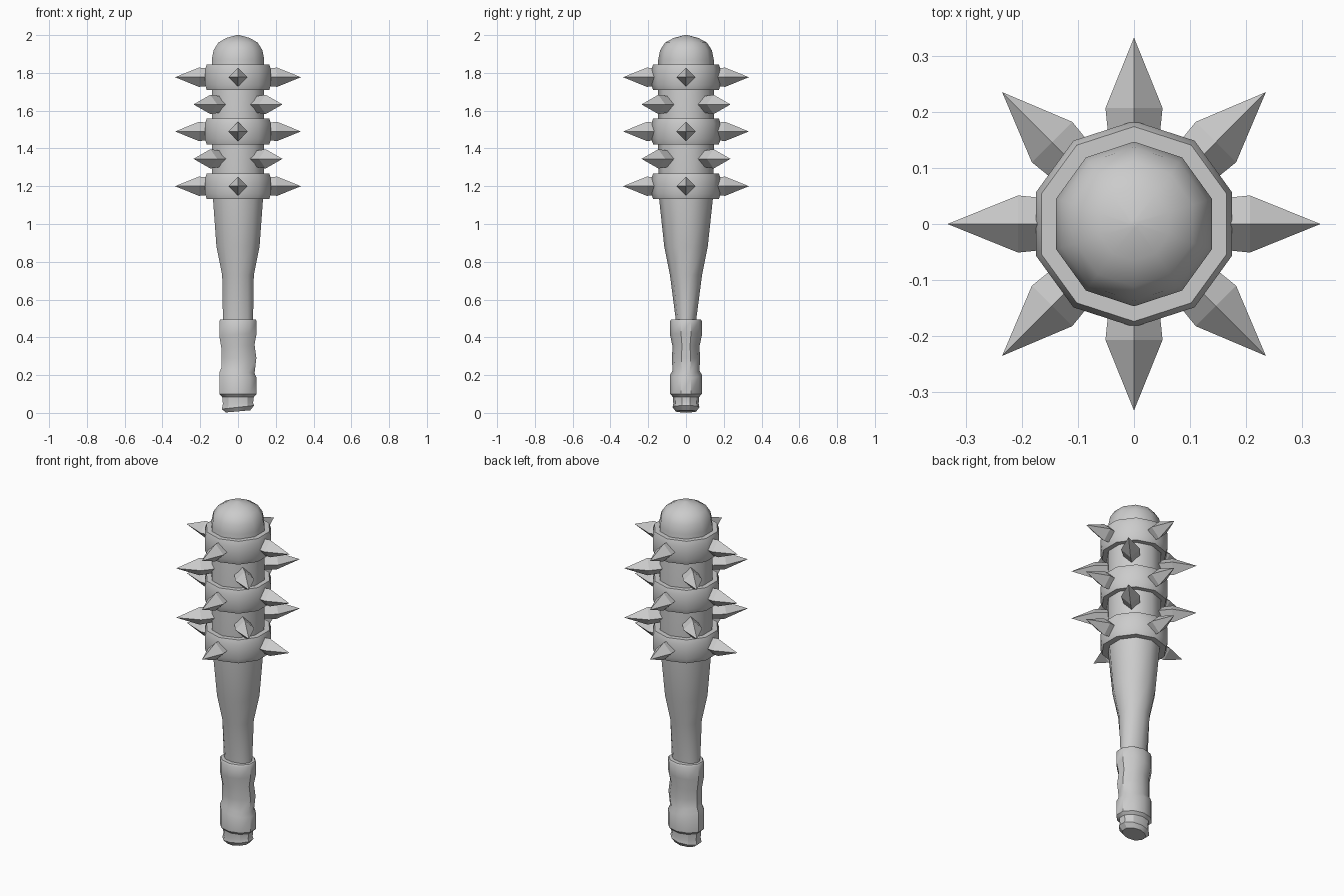
import bpy, bmesh, math
from mathutils import Matrix

if "Cube" in bpy.data.objects:
    bpy.data.objects.remove(bpy.data.objects["Cube"])

SIDES = 10


def finish(name, bm, angle=None):
    bmesh.ops.recalc_face_normals(bm, faces=bm.faces)
    mesh = bpy.data.meshes.new(name)
    bm.to_mesh(mesh)
    bm.free()
    ob = bpy.data.objects.new(name, mesh)
    bpy.context.collection.objects.link(ob)
    if angle:
        bpy.ops.object.select_all(action='DESELECT')
        ob.select_set(True)
        bpy.context.view_layer.objects.active = ob
        bpy.ops.object.shade_smooth_by_angle(angle=math.radians(angle))
    return ob


def loft(name, sections, angle=40):
    """Ten-sided oval sections: (z, x radius, y radius, rise across x, x shift)."""
    bm = bmesh.new()
    rings = []
    for s in sections:
        z, rx, ry, rise, shift = (tuple(s) + (0, 0))[:5]
        ring = []
        for i in range(SIDES):
            a = math.pi / 2 + 2 * math.pi * i / SIDES
            c = math.cos(a)
            ring.append(bm.verts.new((rx * c + shift, ry * math.sin(a), z + rise * c)))
        rings.append(ring)
    for lo, hi in zip(rings, rings[1:]):
        for i in range(SIDES):
            j = (i + 1) % SIDES
            bm.faces.new((lo[i], lo[j], hi[j], hi[i]))
    bm.faces.new(rings[0])
    bm.faces.new(rings[-1])
    return finish(name, bm, angle)


def spike(name, z, degrees):
    # Four-sided point, widest just outside the club, pointing along +x
    bm = bmesh.new()
    loops = []
    for d, r in ((0.10, 0.040), (0.207, 0.051)):
        loops.append([bm.verts.new((d, r * math.cos(k * math.pi / 2),
                                    r * math.sin(k * math.pi / 2))) for k in range(4)])
    tip = bm.verts.new((0.333, 0, 0))
    bm.faces.new(loops[0])
    for k in range(4):
        j = (k + 1) % 4
        bm.faces.new((loops[0][k], loops[0][j], loops[1][j], loops[1][k]))
        bm.faces.new((loops[1][k], loops[1][j], tip))
    bm.transform(Matrix.Translation((0, 0, z)) @ Matrix.Rotation(math.radians(degrees), 4, 'Z'))
    finish(name, bm)


# Club shaft with rounded head
loft("club_shaft", [
    (0.45, 0.084, 0.053), (0.50, 0.084, 0.055), (0.73, 0.088, 0.085),
    (0.88, 0.120, 0.115), (1.13, 0.139, 0.142), (1.30, 0.146, 0.147),
    (1.87, 0.146, 0.147), (1.92, 0.136, 0.137), (1.96, 0.110, 0.111),
    (1.985, 0.065, 0.065), (2.0, 0.008, 0.008)], 50)

# Wrapped grip with slanted waists
loft("grip", [
    (0.085, 0.088, 0.070), (0.10, 0.104, 0.084), (0.20, 0.104, 0.085, -0.015),
    (0.225, 0.092, 0.071, -0.016), (0.29, 0.097, 0.075, 0, 0.005),
    (0.35, 0.092, 0.071, 0.013), (0.415, 0.104, 0.085, 0.006),
    (0.485, 0.104, 0.085), (0.495, 0.098, 0.079)])

# Pommel
loft("pommel", [
    (0.008, 0.068, 0.055, 0.006), (0.03, 0.090, 0.071, 0.010),
    (0.05, 0.084, 0.067, 0.003), (0.085, 0.088, 0.070), (0.12, 0.088, 0.070)], 30)

# Bands around the head, each with four spikes
for n, z in enumerate((1.20, 1.49, 1.777)):
    loft(f"band_{n}", [(z + dz, r, r) for dz, r in (
        (-0.068, 0.12), (-0.068, 0.174), (-0.040, 0.184),
        (0.040, 0.184), (0.068, 0.174), (0.068, 0.12))])
    for k in range(4):
        spike(f"band_spike_{n}_{k}", z, 90 * k)

# Diagonal spikes between the bands
for n, z in enumerate((1.345, 1.633)):
    for k in range(4):
        spike(f"shaft_spike_{n}_{k}", z, 45 + 90 * k)
